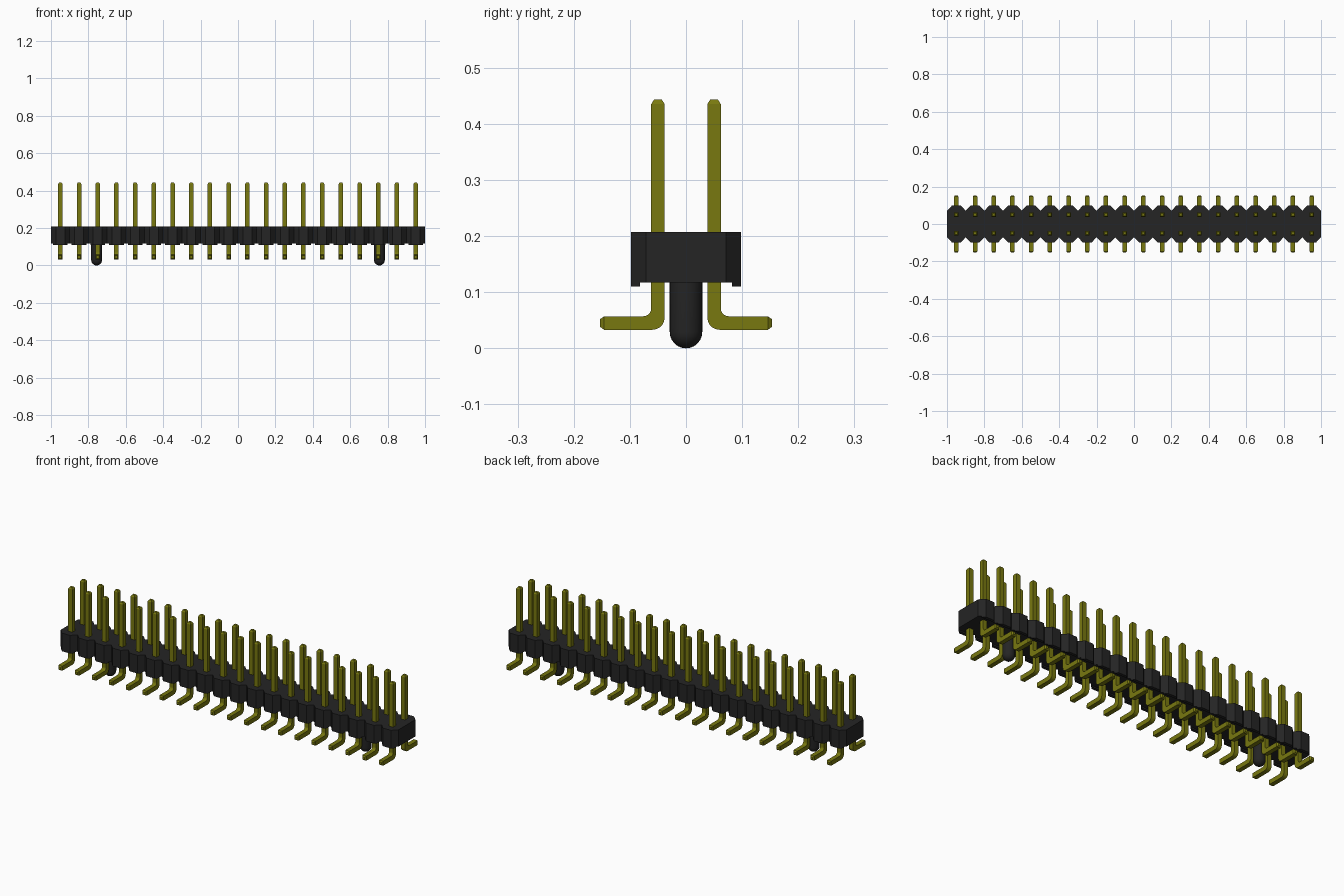
import bpy, bmesh, math

if "Cube" in bpy.data.objects:
    bpy.data.objects.remove(bpy.data.objects["Cube"], do_unlink=True)

COLUMNS, PITCH = 20, 0.1
CENTRES = [(i - (COLUMNS - 1) / 2) * PITCH for i in range(COLUMNS)]


def material(name, rgb):
    m = bpy.data.materials.new(name)
    m.use_nodes = True
    m.diffuse_color = (*rgb, 1)
    m.node_tree.nodes["Principled BSDF"].inputs["Base Color"].default_value = (*rgb, 1)
    return m


black = material("black plastic", (0.018, 0.018, 0.018))
gold = material("olive gold metal", (0.19, 0.19, 0.005))


def make_mesh(name, bm, mat):
    bmesh.ops.recalc_face_normals(bm, faces=bm.faces[:])
    me = bpy.data.meshes.new(name)
    bm.to_mesh(me)
    bm.free()
    me.materials.append(mat)
    return me


def place(name, me, location=(0, 0, 0), turn=0):
    ob = bpy.data.objects.new(name, me)
    ob.location = location
    ob.rotation_euler.z = turn
    bpy.context.collection.objects.link(ob)
    return ob


def prism(bm, outline, z0, z1):
    """Extrude an xy outline between two heights."""
    face = bm.faces.new([bm.verts.new((x, y, z0)) for x, y in outline])
    top = bmesh.ops.extrude_face_region(bm, geom=[face])["geom"]
    verts = [v for v in top if isinstance(v, bmesh.types.BMVert)]
    bmesh.ops.translate(bm, verts=verts, vec=(0, 0, z1 - z0))


# Housing: a row of chamfered cells, with a short rim along both lower edges
HALF_Y, NOTCH_Y, FLAT, RIM_Y = 0.098, 0.071, 0.024, 0.082
Z_RIM, Z_BOTTOM, Z_TOP = 0.11, 0.117, 0.207
front_edge = [(-1, -NOTCH_Y)]
for c in CENTRES:
    front_edge += [(c - FLAT, -HALF_Y), (c + FLAT, -HALF_Y), (c + PITCH / 2, -NOTCH_Y)]
back_edge = [(-x, -y) for x, y in front_edge]
bm = bmesh.new()
prism(bm, front_edge + back_edge, Z_BOTTOM, Z_TOP)
rim_half = FLAT + (PITCH / 2 - FLAT) * (HALF_Y - RIM_Y) / (HALF_Y - NOTCH_Y)
for c in CENTRES:
    for s in (-1, 1):
        prism(bm, [(c - FLAT, s * HALF_Y), (c + FLAT, s * HALF_Y),
                   (c + rim_half, s * RIM_Y), (c - rim_half, s * RIM_Y)], Z_RIM, Z_BOTTOM)
place("housing", make_mesh("housing", bm, black))


# Pin: square bar, tapered at both ends, bent outwards at the foot
W, Y, Z_FOOT, R_OUT, R_IN = 0.012, 0.05, 0.045, 0.022, 0.014
# Each ring: inner-side point, outer-side point (y, z), half width in x
rings = [((Y - 0.007, 0.443), (Y + 0.007, 0.443), 0.007),
         ((Y - W, 0.435), (Y + W, 0.435), W)]
for k in range(6):
    a = math.radians(18 * k)
    c, s = math.cos(a), math.sin(a)
    rings.append(((Y - W + R_OUT * (1 - c), Z_FOOT - W + R_OUT * (1 - s)),
                  (Y + W + R_IN * (1 - c), Z_FOOT + W + R_IN * (1 - s)), W))
rings += [((0.146, Z_FOOT - W), (0.146, Z_FOOT + W), W),
          ((0.153, Z_FOOT - 0.007), (0.153, Z_FOOT + 0.007), 0.007)]
bm = bmesh.new()
loops = []
for p, q, w in rings:
    loops.append([bm.verts.new(v) for v in
                  ((-w, *p), (w, *p), (w, *q), (-w, *q))])
for a, b in zip(loops, loops[1:]):
    for i in range(4):
        j = (i + 1) % 4
        bm.faces.new((a[i], a[j], b[j], b[i]))
bm.faces.new(loops[0])
bm.faces.new(loops[-1])
pin_mesh = make_mesh("pin", bm, gold)
for i, x in enumerate(CENTRES, 1):
    place(f"back_pin_{i}", pin_mesh, (x, 0, 0))
    place(f"front_pin_{i}", pin_mesh, (x, 0, 0), math.pi)


# Locating pegs: round posts with domed lower ends
R, SIDES = 0.029, 32
profile = [(R * math.sin(math.radians(a)), R - R * math.cos(math.radians(a)))
           for a in range(0, 91, 15)] + [(R, Z_BOTTOM + 0.01), (0, Z_BOTTOM + 0.01)]
bm = bmesh.new()
verts = [bm.verts.new((r, 0, z)) for r, z in profile]
edges = [bm.edges.new(pair) for pair in zip(verts, verts[1:])]
bmesh.ops.spin(bm, geom=verts + edges, cent=(0, 0, 0), axis=(0, 0, 1),
               angle=2 * math.pi, steps=SIDES, use_duplicate=False)
bmesh.ops.remove_doubles(bm, verts=bm.verts[:], dist=0.0002)
peg_mesh = make_mesh("peg", bm, black)
bpy.ops.object.select_all(action="DESELECT")
for side, x in (("left", 0.756), ("right", -0.756)):
    peg = place(f"{side}_peg", peg_mesh, (x, 0, 0))
peg.select_set(True)
bpy.context.view_layer.objects.active = peg
bpy.ops.object.shade_smooth_by_angle(angle=math.radians(35))
